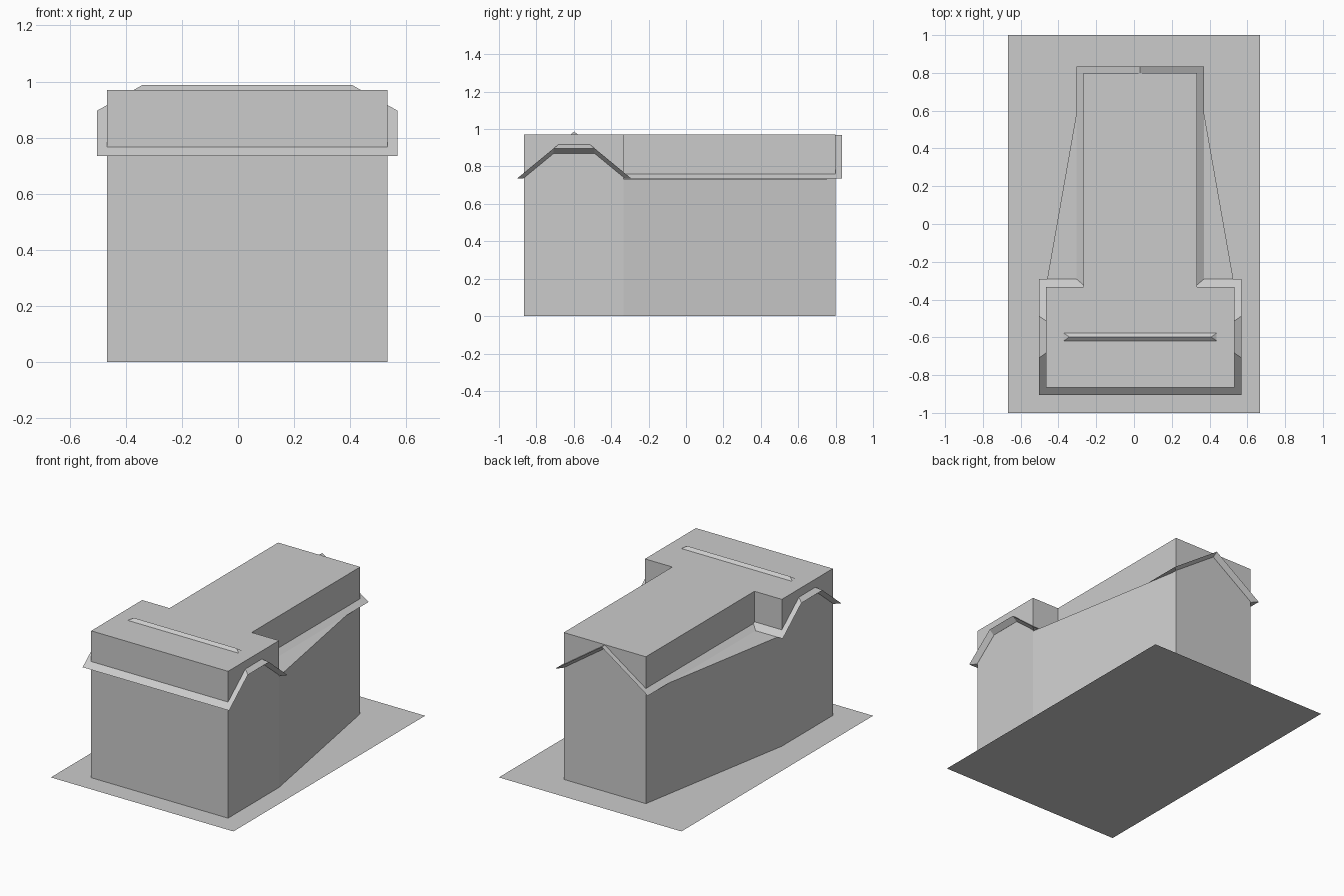
import bpy
import bmesh
import math
from mathutils import Matrix

cube = bpy.data.objects.get("Cube")
if cube:
    bpy.data.objects.remove(cube, do_unlink=True)

# Single plain colour
grey = bpy.data.materials.new("plain_grey")
grey.use_nodes = True
COLOUR = (0.6, 0.6, 0.6, 1)
grey.diffuse_color = COLOUR
shader = grey.node_tree.nodes["Principled BSDF"]
shader.inputs["Base Color"].default_value = COLOUR
shader.inputs["Roughness"].default_value = 0.9

MID = 0.033  # centre line of the building
FRONT, STEP, BACK = -0.865, -0.333, 0.8
WIDE, NARROW = 0.5, 0.3
EAVE = 0.735


def add_object(name, bm):
    bmesh.ops.recalc_face_normals(bm, faces=bm.faces)
    mesh = bpy.data.meshes.new(name)
    bm.to_mesh(mesh)
    bm.free()
    mesh.materials.append(grey)
    obj = bpy.data.objects.new(name, mesh)
    bpy.context.collection.objects.link(obj)
    return obj


def prism(name, half_outline, top):
    """Extrude an outline mirrored about the building's centre line."""
    outline = [(MID + x, y) for x, y in half_outline]
    outline += [(MID - x, y) for x, y in reversed(half_outline)]
    bm = bmesh.new()
    base = bm.faces.new([bm.verts.new((x, y, 0)) for x, y in outline])
    raised = bmesh.ops.extrude_face_region(bm, geom=[base], use_keep_orig=True)
    for item in raised["geom"]:
        if isinstance(item, bmesh.types.BMVert):
            item.co.z = top
    return add_object(name, bm)


def roof(name, centre, angle, half_len, half_wid, ridge, hip_in, hip_wid):
    """Thin pitched roof along local x; hip_wid clips the ends to half-hips."""
    pitch = (ridge - EAVE) / half_wid
    inset = 0.033
    bm = bmesh.new()

    def ring(sign, under):
        """Points of one end, from one eave over the ridge to the other."""
        cut = inset if under else 0
        drop = cut * pitch
        end = sign * (half_len - cut)
        peak = sign * (half_len - hip_in - (0 if hip_in else cut))
        wid = half_wid - cut
        brk = EAVE + (half_wid - hip_wid) * pitch - drop
        pts = [(end, -wid, EAVE)]
        if hip_wid:
            pts.append((end, -hip_wid, brk))
        pts.append((peak, 0, ridge - drop))
        if hip_wid:
            pts.append((end, hip_wid, brk))
        pts.append((end, wid, EAVE))
        return [bm.verts.new(p) for p in pts]

    borders = []
    for under in (False, True):
        a, b = ring(-1, under), ring(1, under)
        m = len(a) // 2
        bm.faces.new(a[:m + 1] + b[:m + 1][::-1])
        bm.faces.new(a[m:] + b[m:][::-1])
        if hip_wid:
            bm.faces.new(a[m - 1:m + 2])
            bm.faces.new(b[m - 1:m + 2])
            a.pop(m)
            b.pop(m)
        borders.append(a + b[::-1])
    # Join the upper and lower sheets along the edges
    top, low = borders
    for i in range(len(top)):
        j = (i + 1) % len(top)
        bm.faces.new((top[i], top[j], low[j], low[i]))
    obj = add_object(name, bm)
    obj.matrix_world = Matrix.Translation(centre) @ Matrix.Rotation(angle, 4, 'Z')
    return obj


# Flat plot under the building
plot = bmesh.new()
bmesh.ops.create_grid(plot, x_segments=1, y_segments=1, size=1,
                      matrix=Matrix.Diagonal((0.667, 1, 1, 1)))
add_object("ground_plot", plot)

# T-shaped tall block and the tapering lower walls
prism("upper_block", [(WIDE, FRONT), (WIDE, STEP), (NARROW, STEP), (NARROW, BACK)], 0.97)
prism("lower_walls", [(WIDE, FRONT), (WIDE, STEP), (NARROW, BACK)], EAVE - 0.002)

# Half-hipped front roof and gabled rear roof
roof("front_roof", (MID, -0.598, 0), 0, 0.535, 0.306, 0.987, 0.16, 0.11)
roof("rear_roof", (MID, 0.217, 0), math.pi / 2, 0.617, 0.337, 0.968, 0, 0)
